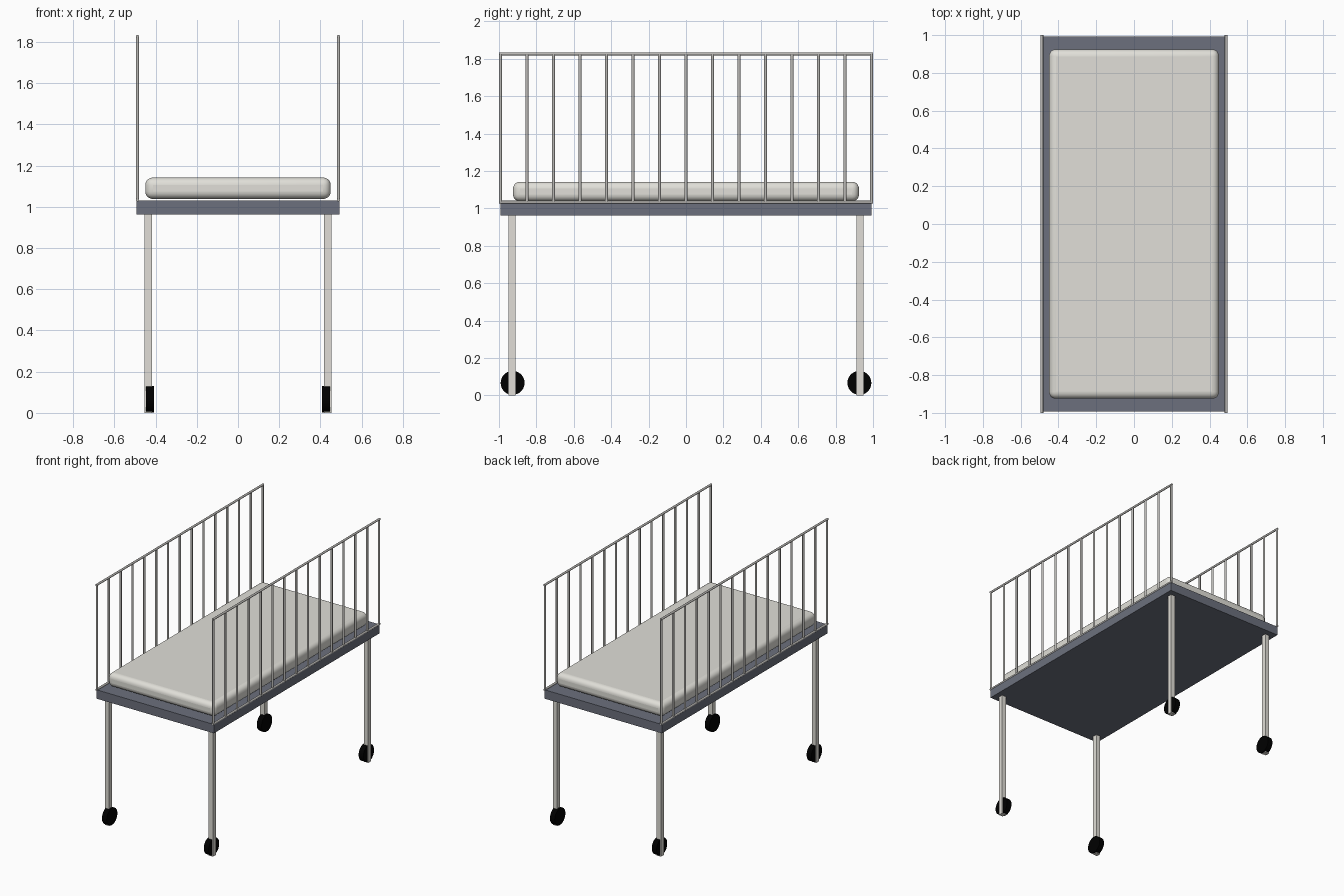
import bpy
import math

cube = bpy.data.objects.get("Cube")
if cube:
    bpy.data.objects.remove(cube, do_unlink=True)


def material(name, rgb, roughness=0.6):
    m = bpy.data.materials.new(name)
    m.use_nodes = True
    m.diffuse_color = (*rgb, 1)
    bsdf = m.node_tree.nodes["Principled BSDF"]
    bsdf.inputs["Base Color"].default_value = (*rgb, 1)
    bsdf.inputs["Roughness"].default_value = roughness
    return m


SLATE = material("slate frame", (0.15, 0.163, 0.205))
CREAM = material("cream fabric", (0.75, 0.74, 0.69))
LEG = material("pale leg paint", (0.75, 0.73, 0.68))
STEEL = material("light grey steel", (0.5, 0.49, 0.47))
RUBBER = material("black rubber", (0.0, 0.0, 0.0))


def finish(name, mat, bevel=0, segments=1, smooth=False):
    ob = bpy.context.object
    ob.name = name
    ob.data.materials.append(mat)
    if bevel:
        mod = ob.modifiers.new("rounded edges", "BEVEL")
        mod.width, mod.segments = bevel, segments
        mod.limit_method = "ANGLE"
    if smooth:
        bpy.ops.object.shade_smooth_by_angle(angle=math.radians(40))
    return ob


def box(name, center, size, mat, **kw):
    bpy.ops.mesh.primitive_cube_add(size=1, location=center)
    bpy.context.object.scale = size
    bpy.ops.object.transform_apply(location=False, rotation=False)
    return finish(name, mat, **kw)


def rod(name, center, radius, length, axis, mat, sides=12):
    turn = {"x": (0, math.pi / 2, 0), "y": (math.pi / 2, 0, 0), "z": (0, 0, 0)}[axis]
    bpy.ops.mesh.primitive_cylinder_add(vertices=sides, radius=radius, depth=length,
                                        location=center, rotation=turn)
    return finish(name, mat, smooth=True)


# Deck and mattress
box("bed_deck", (0, 0, 0.996), (0.985, 1.985, 0.067), SLATE)
box("mattress", (0, 0, 1.09), (0.9, 1.85, 0.104), CREAM, bevel=0.037, segments=5, smooth=True)

# Legs with a caster wheel on the inner side
for sx, side in ((-1, "right"), (1, "left")):
    for sy, end in ((-1, "front"), (1, "back")):
        box(f"{end}_{side}_leg", (sx * 0.435, sy * 0.93, 0.483), (0.036, 0.036, 0.966), LEG)
        rod(f"{end}_{side}_wheel", (sx * 0.427, sy * 0.927, 0.067), 0.064, 0.04, "x",
            RUBBER, sides=32)

# Side railings
BARS = 15
SPAN = 1.984
R = 0.008
for sx, side in ((-1, "right"), (1, "left")):
    x = sx * 0.488
    for z, level in ((1.033, "bottom"), (1.826, "top")):
        rod(f"{side}_{level}_rail", (x, 0, z), R, SPAN + 2 * R, "y", STEEL)
    for i in range(BARS):
        y = -SPAN / 2 + SPAN * i / (BARS - 1)
        rod(f"{side}_bar_{i + 1}", (x, y, 1.43), R, 0.79, "z", STEEL)
